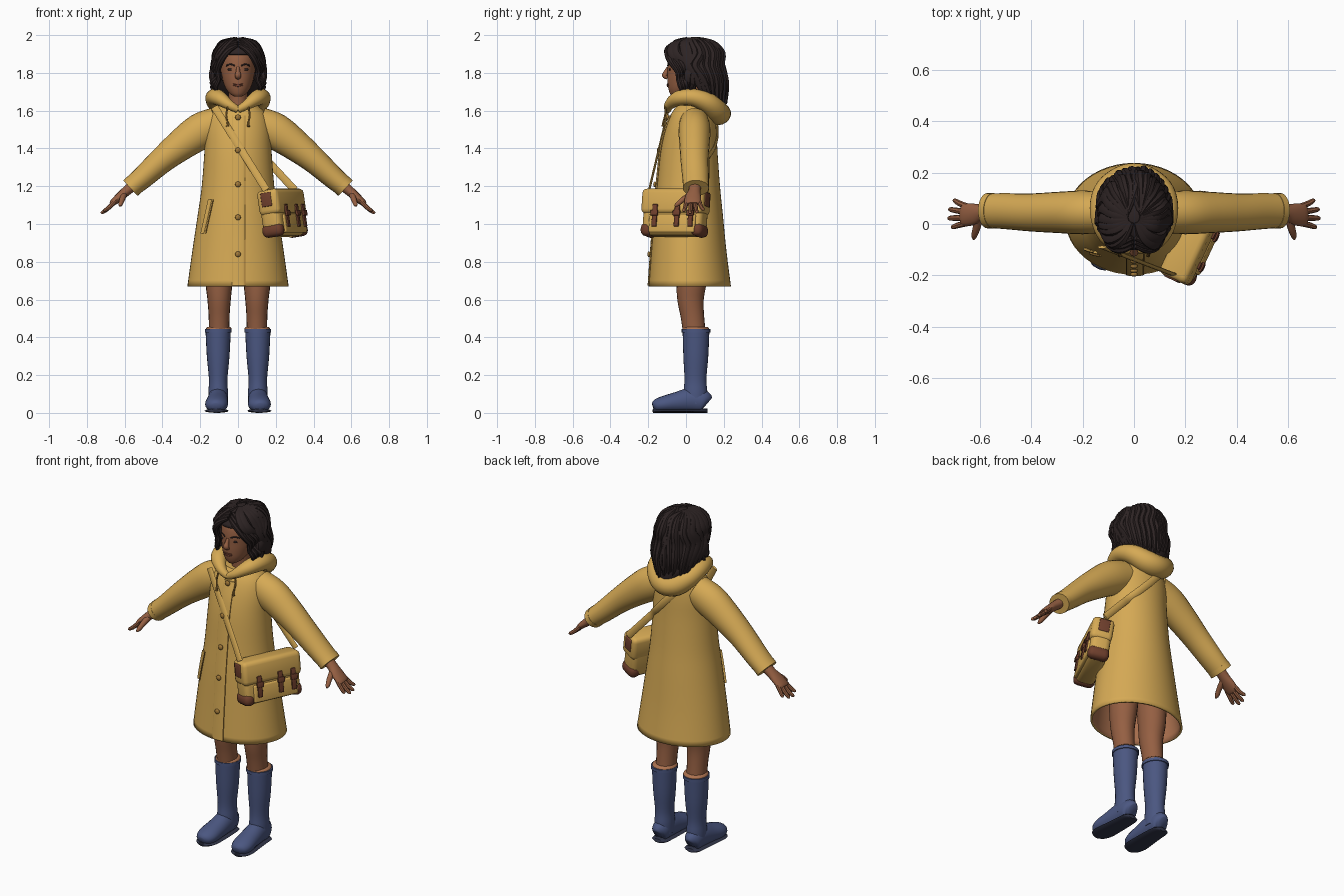
import bpy, bmesh, math, random
from mathutils import Vector, Matrix

random.seed(4)
if "Cube" in bpy.data.objects:
    bpy.data.objects.remove(bpy.data.objects["Cube"])


def material(name, *rgb):
    m = bpy.data.materials.new(name)
    m.use_nodes = True
    m.diffuse_color = (*rgb, 1)
    m.node_tree.nodes["Principled BSDF"].inputs["Base Color"].default_value = (*rgb, 1)
    return m


YELLOW = material("raincoat yellow", .67, .40, .09)
OCHRE = material("dark ochre", .36, .19, .04)
LINING = material("coat lining", .42, .17, .08)
SKIN = material("skin", .30, .115, .055)
LIP = material("lip brown", .20, .06, .035)
HAIR = material("dark hair", .026, .017, .017)
BLUE = material("boot blue", .07, .095, .22)
SOLE = material("sole dark blue", .03, .035, .065)
LEATHER = material("brown leather", .16, .05, .026)


def finish(name, bm, mat):
    bmesh.ops.recalc_face_normals(bm, faces=bm.faces)
    for f in bm.faces:
        f.smooth = True
    for e in bm.edges:
        e.smooth = e.calc_face_angle(0) < .75
    me = bpy.data.meshes.new(name)
    bm.to_mesh(me)
    bm.free()
    me.materials.append(mat)
    ob = bpy.data.objects.new(name, me)
    bpy.context.scene.collection.objects.link(ob)
    return ob


def smooth_path(pts, sub):
    """Catmull-Rom through tuples of any size."""
    out = []
    for i in range(len(pts) - 1):
        a, b, c, d = (pts[max(0, min(len(pts) - 1, i + k))] for k in (-1, 0, 1, 2))
        for s in range(sub):
            t = s / sub
            out.append(tuple(.5 * (2*q + (r - p)*t + (2*p - 5*q + 4*r - s3)*t*t
                                   + (3*q - p - 3*r + s3)*t**3)
                             for p, q, r, s3 in zip(a, b, c, d)))
    return out + [tuple(pts[-1])]


def loft(name, pts, mat, n=16, sub=4, side=(1, 0, 0), flat=False, open_start=False,
         floor=None, loop=False):
    """Skin elliptical rings (x, y, z, radius a, radius b) along a path."""
    pts = smooth_path(pts, sub)
    bm, rings = bmesh.new(), []
    for i, (x, y, z, ra, rb) in enumerate(pts):
        t = Vector(pts[min(i + 1, len(pts) - 1)][:3]) - Vector(pts[max(i - 1, 0)][:3])
        t = Vector((0, 0, 1)) if flat else t.normalized()
        v = t.cross(Vector(side)).normalized()
        u = v.cross(t)
        ring = []
        for k in range(n):
            a = math.tau * k / n
            p = Vector((x, y, z)) + u * ra * math.cos(a) + v * rb * math.sin(a)
            if floor is not None:
                p.z = max(p.z, floor)
            ring.append(bm.verts.new(p))
        rings.append(ring)
    for r, s in zip(rings, rings[1:]):
        for k in range(n):
            bm.faces.new((r[k], r[k - 1], s[k - 1], s[k]))
    if not open_start:
        bm.faces.new(rings[0])
    bm.faces.new(rings[-1])
    return finish(name, bm, mat)


def ball(name, loc, scale, mat, matrix=Matrix()):
    bm = bmesh.new()
    bmesh.ops.create_uvsphere(bm, u_segments=16, v_segments=10, radius=1)
    bm.transform(matrix @ Matrix.Translation(loc) @ Matrix.Diagonal((*scale, 1)))
    return finish(name, bm, mat)


def box(name, loc, size, mat, bevel, matrix=Matrix()):
    bm = bmesh.new()
    bmesh.ops.create_cube(bm, size=1)
    bm.transform(Matrix.Diagonal((*size, 1)))
    bmesh.ops.bevel(bm, geom=bm.edges[:], offset=bevel, segments=3, profile=.5, affect='EDGES')
    bm.transform(matrix @ Matrix.Translation(loc))
    return finish(name, bm, mat)


def surface_y(rings, x, z, sign=-1):
    """Front (-1) or back (+1) y of a flat-ringed loft."""
    r = min(smooth_path(rings, 12), key=lambda p: abs(p[2] - z))
    return r[1] + sign * r[4] * math.sqrt(max(.05, 1 - (x / r[3]) ** 2))


# Coat body with lining
coat = [(0, .02, .67, .268, .218), (0, .015, .85, .243, .2), (0, .012, 1.05, .213, .183),
        (0, .012, 1.2, .192, .168), (0, .015, 1.38, .178, .152), (0, .025, 1.5, .172, .136),
        (0, .035, 1.58, .15, .115), (0, .04, 1.63, .1, .085)]
ob = loft("coat_body", coat, YELLOW, n=48, flat=True, open_start=True)
ob.data.materials.append(LINING)
mod = ob.modifiers.new("lining", 'SOLIDIFY')
mod.thickness, mod.offset, mod.material_offset = .012, -1, 1

# Placket, its seam and the buttons
rows = [.675 + .09 * i for i in range(11)]
loft("coat_placket", [(.003, surface_y(coat, 0, z), z, .034, .006) for z in rows], YELLOW, flat=True)
loft("placket_seam", [(.037, surface_y(coat, .037, z) - .001, z, .003, .003) for z in rows],
     OCHRE, n=6, flat=True)
for z in (.84, 1.035, 1.21, 1.39, 1.565):
    ball("coat_button", (0, surface_y(coat, 0, z) - .01, z), (.015, .009, .015), OCHRE)

# Hood lying around the neck
half = [(0, -.095, 1.605, .018, .018), (.045, -.088, 1.63, .026, .028), (.098, -.04, 1.665, .04, .044),
        (.122, .04, 1.67, .046, .05), (.105, .115, 1.64, .055, .058), (.055, .155, 1.6, .062, .066)]
hood = half + [(0, .168, 1.585, .062, .07)] + [(-p[0], *p[1:]) for p in half[::-1]]
loft("hood_roll", hood, YELLOW, n=18, side=(0, 0, 1))

for s in (-1, 1):
    # Sleeve and cuff edge
    loft("sleeve", [(s * x, y, z, a, b) for x, y, z, a, b in
         [(.11, .045, 1.53, .08, .09), (.2, .045, 1.49, .085, .096), (.3, .045, 1.42, .08, .084),
          (.4, .045, 1.34, .074, .07), (.5, .05, 1.25, .07, .06), (.567, .052, 1.193, .067, .054)]],
         YELLOW, n=24, side=(0, 1, 0))
    loft("cuff_edge", [(s * .548, .052, 1.21, .069, .057), (s * .57, .052, 1.19, .069, .056)],
         YELLOW, n=24, side=(0, 1, 0))

    # Hand with four fingers and a thumb
    loft("palm", [(s * x, y, z, a, b) for x, y, z, a, b in
         [(.53, .05, 1.225, .034, .03), (.59, .045, 1.175, .032, .026), (.625, .038, 1.145, .042, .023),
          (.66, .035, 1.115, .044, .018), (.672, .035, 1.105, .036, .012)]], SKIN, side=(0, 1, 0))
    for i, reach in enumerate((.045, .058, .055, .038)):
        y = .003 + .022 * i
        tip = y + .012 * (i - 1.2)
        loft("finger", [(s * .65, y, 1.122, .012, .012),
             (s * (.66 + reach * .5), (y + tip) / 2, 1.108 - reach * .45, .0115, .0115),
             (s * (.66 + reach), tip, 1.11 - reach * .85, .009, .009),
             (s * (.665 + reach), tip, 1.105 - reach * .87, .003, .003)], SKIN, n=8, side=(0, 1, 0))
    loft("thumb", [(s * .605, .025, 1.155, .018, .018), (s * .613, -.015, 1.13, .015, .015),
         (s * .622, -.045, 1.105, .012, .012), (s * .625, -.06, 1.095, .004, .004)], SKIN, n=10)

    # Leg and the short sock ruffle
    loft("leg", [(s * x, y, z, a, b) for x, y, z, a, b in
         [(.09, .035, 1, .088, .095), (.1, .03, .72, .074, .082), (.1, .024, .6, .062, .07),
          (.1, .035, .5, .055, .062), (.1, .05, .38, .055, .06)]], SKIN, n=20, flat=True)
    loft("sock_ruffle", [(s * .102, .052, z, a, a + .003) for z, a in
         ((.425, .06), (.445, .068), (.455, .06))], LINING, n=20, flat=True)

    # Rain boot
    loft("boot_shaft", [(s * .105, y, z, a, b) for y, z, a, b in
         [(.05, .05, .052, .06), (.05, .11, .052, .063), (.05, .18, .049, .058),
          (.052, .3, .06, .066), (.053, .438, .067, .071)]], BLUE, n=24, flat=True)
    loft("boot_rim", [(s * .105, .053, z, .071, .076) for z in (.425, .443)], BLUE, n=24, flat=True)
    foot = [(.113, .05, .022, .035), (.095, .06, .046, .058), (.03, .068, .053, .066),
            (-.05, .056, .058, .054), (-.12, .045, .06, .044), (-.16, .038, .045, .033),
            (-.175, .034, .02, .018)]
    place = lambda y: s * (.107 + max(0, -y) * .06)
    loft("boot_foot", [(place(y), y, z, a, b) for y, z, a, b in foot], BLUE, n=20, floor=.012)
    loft("boot_sole", [(place(y), y, .011, a + .003, .011) for y, z, a, b in foot], SOLE, n=12)

    # Slanted pocket welt and hood drawstring
    ends = [(.145, 1.13), (.165, 1.04), (.185, .95)]
    for name, shift, mat, r in (("pocket_welt", 0, YELLOW, .014), ("pocket_seam", -.014, OCHRE, .003)):
        loft(name, [(s * (x + shift), surface_y(coat, x + shift, z), z, r, .006) for x, z in ends],
             mat, n=8, flat=True)
    loft("drawstring", [(s * .05, -.105, 1.64, .005, .005), (s * .062, -.11, 1.58, .005, .005),
         (s * .056, -.12, 1.54, .005, .005), (s * .055, -.122, 1.515, .008, .008)], OCHRE, n=8)

# Neck and head
loft("neck", [(0, .035, 1.56, .06, .06), (0, .03, 1.64, .05, .053), (0, .025, 1.75, .05, .055)],
     SKIN, flat=True)
head = [(0, -.05, 1.676, .022, .025), (0, -.037, 1.69, .044, .048), (0, -.017, 1.72, .066, .077),
        (0, .002, 1.76, .081, .1), (0, .012, 1.8, .089, .11), (0, .017, 1.85, .092, .114),
        (0, .02, 1.9, .086, .104), (0, .025, 1.95, .052, .068), (0, .025, 1.965, .02, .03)]
loft("head", head, SKIN, n=32, flat=True)

# Face details
loft("nose", [(0, -.094, 1.83, .008, .008), (0, -.104, 1.805, .012, .013),
     (0, -.112, 1.786, .017, .015), (0, -.098, 1.772, .013, .008)], SKIN, n=12)
for z, r in ((1.74, .0045), (1.732, .006)):
    loft("lip", [(x, surface_y(head, x, z) - .002, z + abs(x) * .1, r * (1.1 - abs(x) * 30), r * .8)
         for x in (-.025, -.012, 0, .012, .025)], LIP, n=8, side=(0, 0, 1))
for s in (-1, 1):
    ball("eye", (s * .04, surface_y(head, .04, 1.818) + .001, 1.818), (.017, .005, .006), HAIR)
    loft("eyebrow", [(s * x, surface_y(head, x, z) - .001, z, .004, .003) for x, z in
         ((.018, 1.838), (.04, 1.846), (.062, 1.838))], HAIR, n=8, side=(0, 0, 1))

# Hair cap, cut open over the face, and the mass at the nape
CENTRE, SIZE = Vector((0, .035, 1.855)), Vector((.122, .145, .13))
bm = bmesh.new()
bmesh.ops.create_uvsphere(bm, u_segments=40, v_segments=28, radius=1)
bm.transform(Matrix.Translation(CENTRE) @ Matrix.Diagonal((*SIZE, 1)))
face = [f for f in bm.faces if f.calc_center_median().y < -.02 and f.calc_center_median().z < 1.9]
bmesh.ops.delete(bm, geom=face, context='FACES')
cap = finish("hair_cap", bm, HAIR)
cap.modifiers.new("thickness", 'SOLIDIFY').thickness = .008
loft("hair_nape", [(0, .185, 1.62, .04, .025), (0, .15, 1.68, .095, .055), (0, .105, 1.76, .118, .08),
     (0, .075, 1.85, .118, .1)], HAIR, n=24, flat=True)


def on_cap(phi, el, grow=1.03):
    p, e = math.radians(phi), math.radians(el)
    d = Vector((math.sin(p) * math.cos(e), -math.cos(p) * math.cos(e), math.sin(e)))
    return CENTRE + Vector(a * b * grow for a, b in zip(SIZE, d))


# Hair locks swept from the parting to the back
for s in (-1, 1):
    for i in range(13):
        phi = 32 + 148 * i / 12
        t = i / 12
        low = on_cap(max(phi, 82), -8)
        end = Vector((low.x * .72 + .035 * (1 - t), .02 + .19 * t ** .7, 1.7 - .07 * t))
        mid = (low + end) / 2 + Vector((.012, .012 * t, .01))
        path = [on_cap(phi * .7, 78, .98), on_cap(phi, 48), on_cap(phi + 14 * (1 - t), 20), low, mid, end]
        wave = random.uniform(-.008, .008)
        loft("hair_lock", [(s * (p.x + wave * (k % 2)), p.y + wave * (k % 3), p.z, r, r * .8)
             for k, (p, r) in enumerate(zip(path, (.012, .022, .026, .027, .024, .007)))],
             HAIR, n=8, side=(.3, .9, .2))
    # Curls beside the forehead and cheeks
    for k in range(3):
        d = .011 * k
        loft("front_curl", [(s * x, y + d * 1.4, z + d, r, r) for x, y, z, r in
             [(.006, -.085, 1.945, .01), (.05, -.1, 1.918, .016), (.088, -.085, 1.868, .018),
              (.108 + d, -.045, 1.81, .016), (.102, -.04, 1.765, .013), (.118 + d, -.03, 1.725, .012),
              (.106, -.015, 1.685, .005)]], HAIR, n=8, side=(.3, .9, .2))
    loft("loose_curl", [(s * x, y, z, .009, .009) for x, y, z in
         ((.115, .04, 1.76), (.14, .03, 1.725), (.122, .02, 1.7), (.138, .03, 1.675))], HAIR, n=8,
         side=(0, 1, 0))

# Satchel, built upright then turned and leaned against the hip
BAG = (Matrix.Translation((.235, -.055, 1.06)) @ Matrix.Rotation(math.radians(65), 4, 'Z')
       @ Matrix.Rotation(math.radians(-9), 4, 'X'))
box("satchel_body", (0, 0, -.008), (.345, .11, .235), YELLOW, .03, BAG)
box("satchel_flap", (0, -.004, .055), (.36, .122, .135), YELLOW, .025, BAG)
box("satchel_pocket", (.01, -.052, -.065), (.27, .025, .1), YELLOW, .01, BAG)
for x in (-.09, .04, .12):
    box("satchel_belt", (x, -.067, -.025), (.028, .012, .12), LEATHER, .004, BAG)
    box("satchel_buckle", (x, -.074, -.012), (.042, .012, .03), LEATHER, .004, BAG)
for s in (-1, 1):
    box("satchel_corner", (s * .147, -.001, -.095), (.065, .118, .07), LEATHER, .028, BAG)
    box("strap_tab", (s * .178, 0, .07), (.012, .06, .075), LEATHER, .005, BAG)

# Shoulder strap, front and back runs resting on the coat
for name, sign, a, b in (("strap_front", -1, (-.125, -.09, 1.62), (.15, -.195, 1.18)),
                         ("strap_back", 1, (-.11, .13, 1.62), (.3, .115, 1.18))):
    path = []
    for i in range(11):
        p = Vector(a).lerp(Vector(b), i / 10)
        y = max(sign * p.y, sign * surface_y(coat, p.x, p.z, sign) + .006) * sign
        path.append((p.x, y, p.z, .006, .02))
    loft(name, path, YELLOW, n=8, side=(0, 1, 0))
